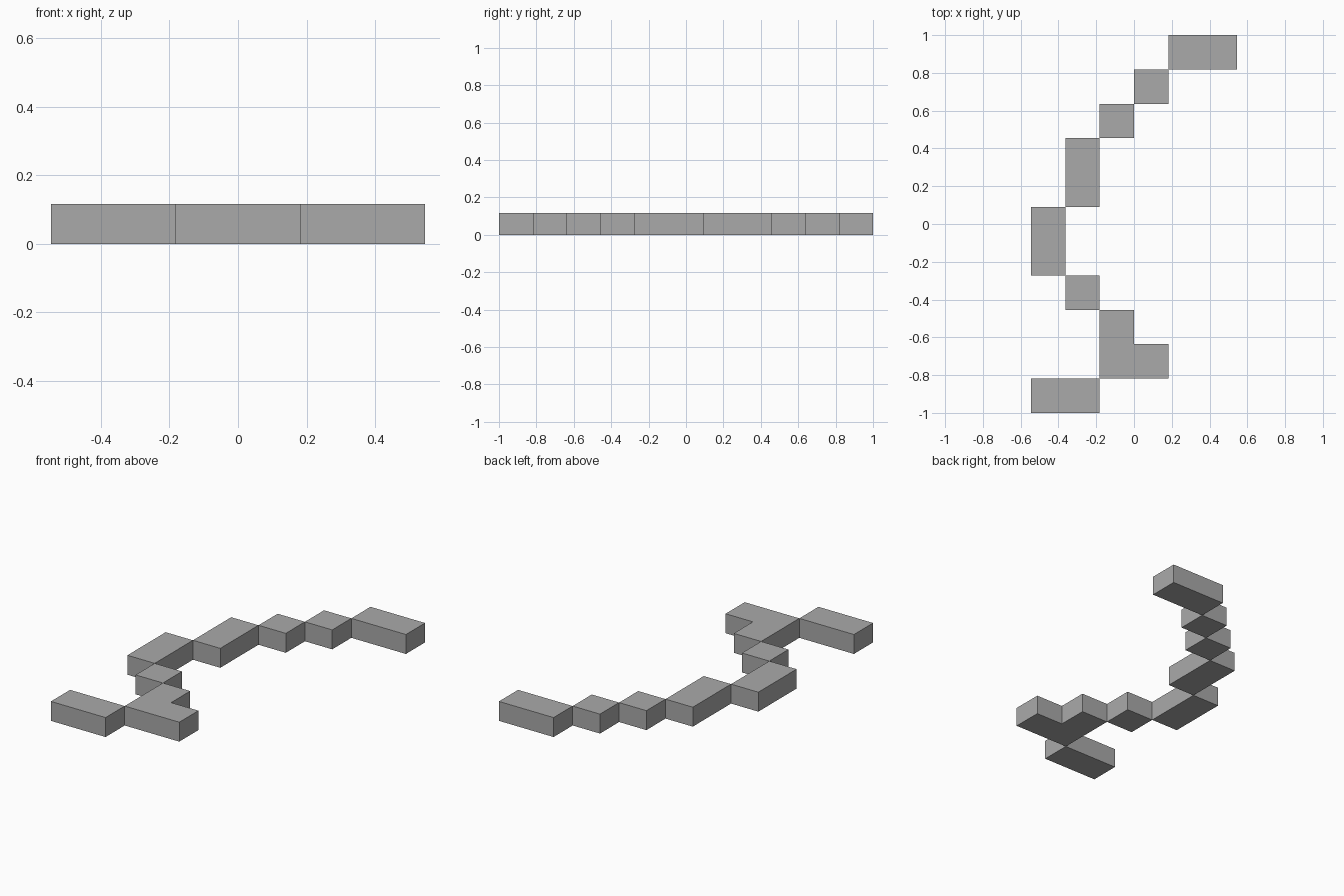
import bpy
import bmesh

cube = bpy.data.objects.get("Cube")
if cube:
    bpy.data.objects.remove(cube, do_unlink=True)

CELL = 2 / 11
HEIGHT = 0.117

grey = bpy.data.materials.new("plain_grey")
grey.use_nodes = True
grey.diffuse_color = (0.4, 0.4, 0.4, 1)
grey.node_tree.nodes["Principled BSDF"].inputs["Base Color"].default_value = (0.4, 0.4, 0.4, 1)


def block(name, outline):
    """Extrude an outline given in grid cells, counted from the front right corner."""
    bm = bmesh.new()
    base = bm.faces.new([bm.verts.new(((c - 3) * CELL, r * CELL - 1, 0)) for c, r in outline])
    top = bmesh.ops.extrude_face_region(bm, geom=[base], use_keep_orig=True)
    verts = [g for g in top["geom"] if isinstance(g, bmesh.types.BMVert)]
    bmesh.ops.translate(bm, verts=verts, vec=(0, 0, HEIGHT))
    bmesh.ops.recalc_face_normals(bm, faces=bm.faces)
    mesh = bpy.data.meshes.new(name)
    bm.to_mesh(mesh)
    bm.free()
    mesh.materials.append(grey)
    bpy.context.collection.objects.link(bpy.data.objects.new(name, mesh))


def bar(name, col, row, wide=1, deep=1):
    block(name, [(col, row), (col + wide, row), (col + wide, row + deep), (col, row + deep)])


# Stepped chain of blocks from front to back
bar("front_bar", 0, 0, wide=2)
block("corner_block", [(2, 1), (4, 1), (4, 2), (3, 2), (3, 3), (2, 3)])
bar("front_step", 1, 3)
bar("side_bar", 0, 4, deep=2)
bar("middle_bar", 1, 6, deep=2)
bar("lower_back_step", 2, 8)
bar("upper_back_step", 3, 9)
bar("back_bar", 4, 10, wide=2)
